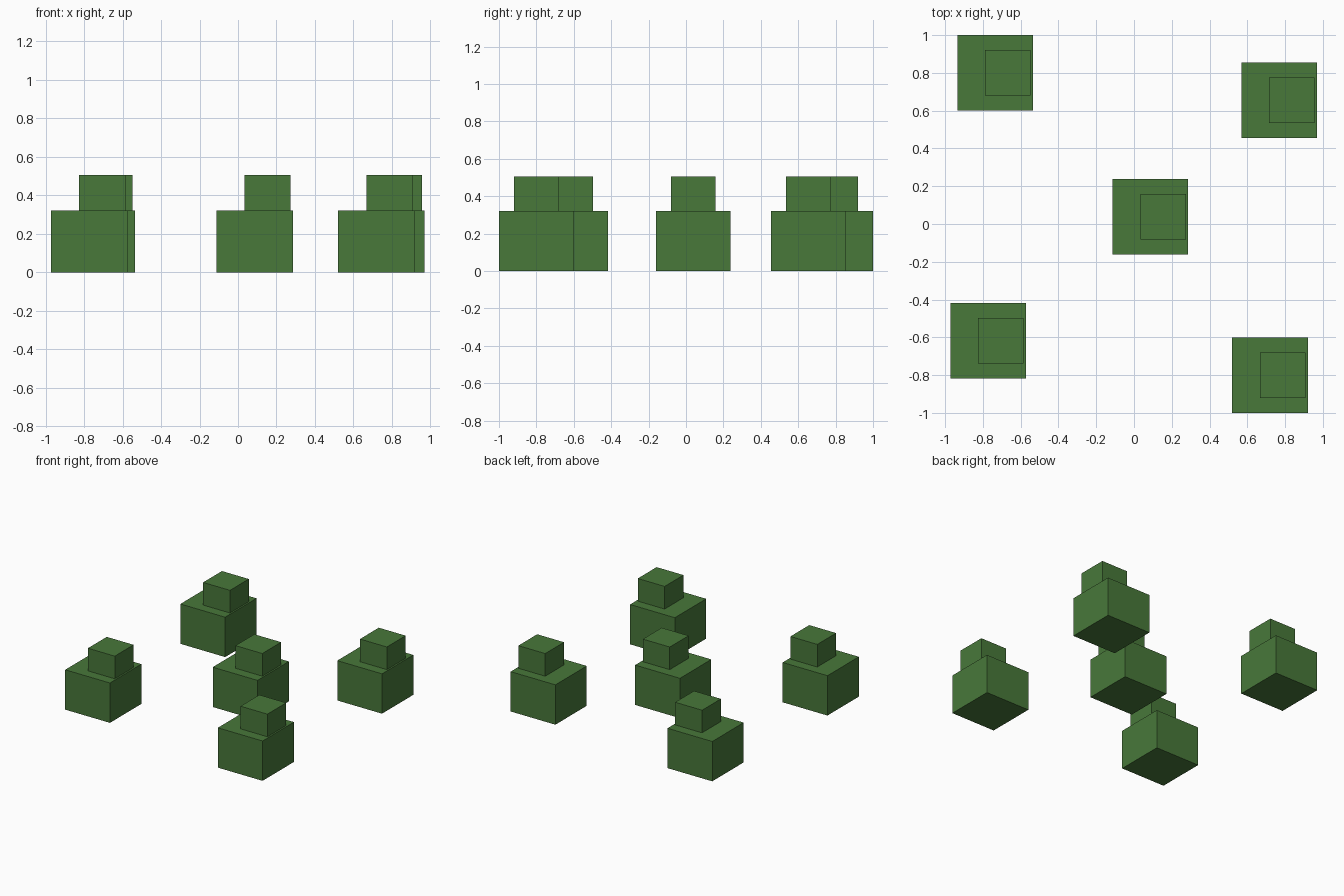
import bpy

if "Cube" in bpy.data.objects:
    bpy.data.objects.remove(bpy.data.objects["Cube"])

# One flat green for the whole model
green = bpy.data.materials.new("leaf green")
green.diffuse_color = (0.065, 0.188, 0.042, 1.0)
green.use_nodes = True
green.node_tree.nodes["Principled BSDF"].inputs["Base Color"].default_value = green.diffuse_color

BASE, BASE_H = 0.40, 0.322      # lower block
TOP, TOTAL_H = 0.24, 0.505      # upper block
OFFSET = 0.067                  # upper block is shifted towards +x


def block(name, x, y, z0, z1, width):
    bpy.ops.mesh.primitive_cube_add(size=1, location=(x, y, (z0 + z1) / 2))
    ob = bpy.context.object
    ob.name = name
    ob.scale = (width, width, z1 - z0)
    bpy.ops.object.transform_apply(location=False, rotation=False, scale=True)
    ob.data.materials.append(green)
    return ob


# Five scattered bushes, each a large block with a small one on top
centres = [(-0.735, 0.80), (0.769, 0.655), (0.087, 0.039),
           (-0.772, -0.618), (0.72, -0.80)]
for i, (x, y) in enumerate(centres, 1):
    block(f"bush_base_{i}", x, y, 0, BASE_H, BASE)
    block(f"bush_top_{i}", x + OFFSET, y, BASE_H, TOTAL_H, TOP)
